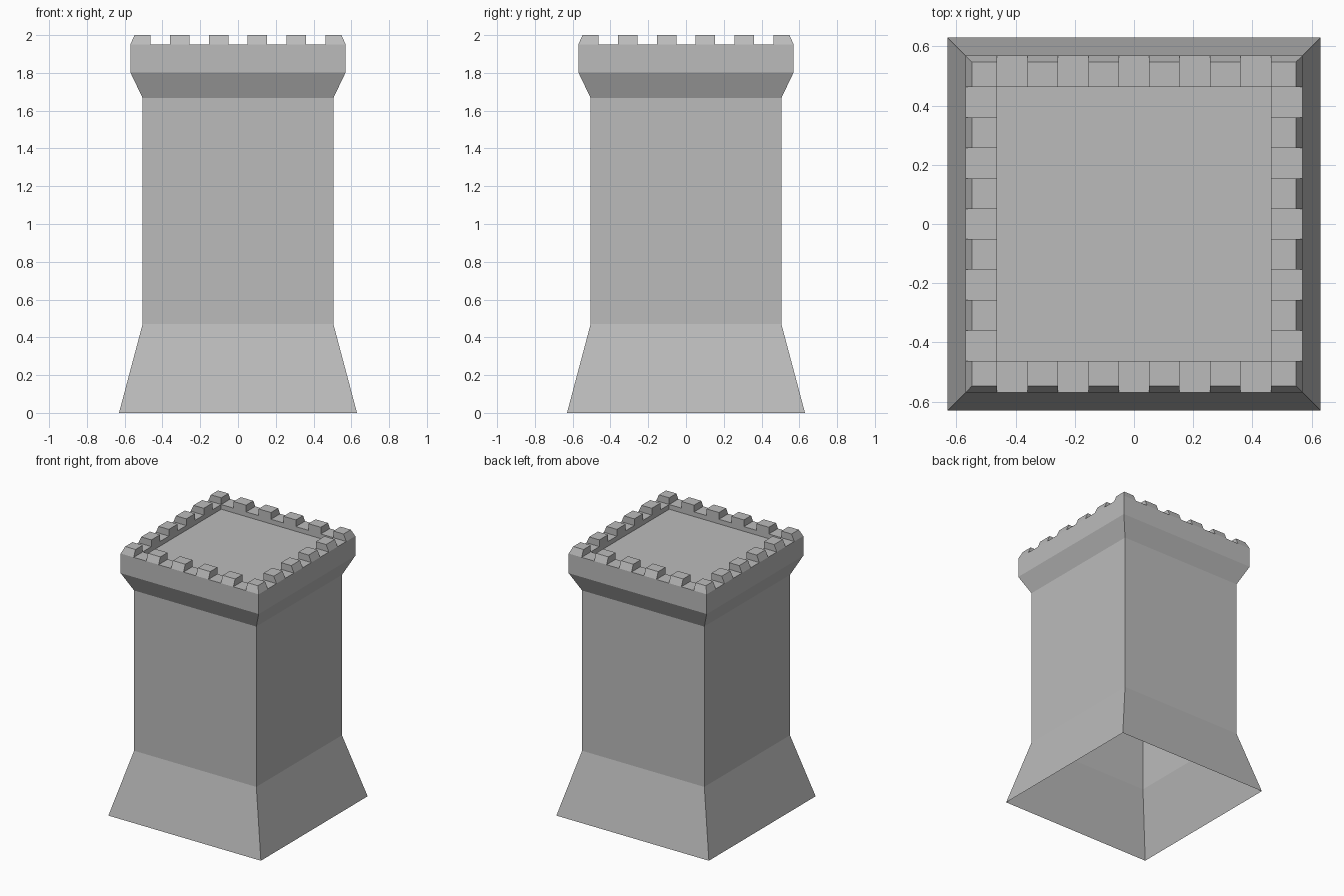
import bpy
import bmesh

cube = bpy.data.objects.get("Cube")
if cube:
    bpy.data.objects.remove(cube, do_unlink=True)

# Single stone colour
stone = bpy.data.materials.new("grey stone")
stone.use_nodes = True
grey = (0.5, 0.5, 0.5, 1)
stone.diffuse_color = grey
stone.node_tree.nodes["Principled BSDF"].inputs["Base Color"].default_value = grey

OUTER, INNER, CHAMFER = 0.57, 0.463, 0.022
RIM, TOP, FLOOR = 1.95, 2.0, 1.915


def ring(bm, x0, x1, y0, y1, z):
    return [bm.verts.new(p) for p in ((x0, y0, z), (x1, y0, z), (x1, y1, z), (x0, y1, z))]


def bridge(bm, low, high):
    for i in range(4):
        j = (i + 1) % 4
        bm.faces.new((low[i], low[j], high[j], high[i]))


def finish(bm, name):
    mesh = bpy.data.meshes.new(name)
    bm.to_mesh(mesh)
    bm.free()
    mesh.materials.append(stone)
    obj = bpy.data.objects.new(name, mesh)
    bpy.context.collection.objects.link(obj)


def square_loft(name, profile, capped=False):
    """Stack square rings of (half width, height), optionally closing the last."""
    bm = bmesh.new()
    rings = [ring(bm, -r, r, -r, r, z) for r, z in profile]
    for low, high in zip(rings, rings[1:]):
        bridge(bm, low, high)
    if capped:
        bm.faces.new(rings[-1])
    finish(bm, name)


# Hollow tower, open underneath
square_loft("flared_base", [(0.63, 0), (0.505, 0.47)])
square_loft("shaft", [(0.505, 0.47), (0.505, 1.667)])
square_loft("corbel", [(0.505, 1.667), (OUTER, 1.803)])

# Parapet wall with the sunken roof deck
square_loft("parapet_and_deck",
            [(OUTER, 1.803), (OUTER, RIM), (INNER, RIM), (INNER, FLOOR)], capped=True)


# Merlons: blocks whose outward sides lean in
def lean(value):
    if abs(value) > OUTER - 0.001:
        return value - CHAMFER if value > 0 else value + CHAMFER
    return value


cell = 2 * INNER / 9
edges = [-OUTER] + [-INNER + cell * i for i in range(10)] + [OUTER]
bm = bmesh.new()
for i in range(0, 11, 2):
    for j in range(0, 11, 2):
        if i in (0, 10) or j in (0, 10):
            bounds = (edges[i], edges[i + 1], edges[j], edges[j + 1])
            low = ring(bm, *bounds, RIM)
            high = ring(bm, *map(lean, bounds), TOP)
            bridge(bm, low, high)
            bm.faces.new(high)
finish(bm, "merlons")
